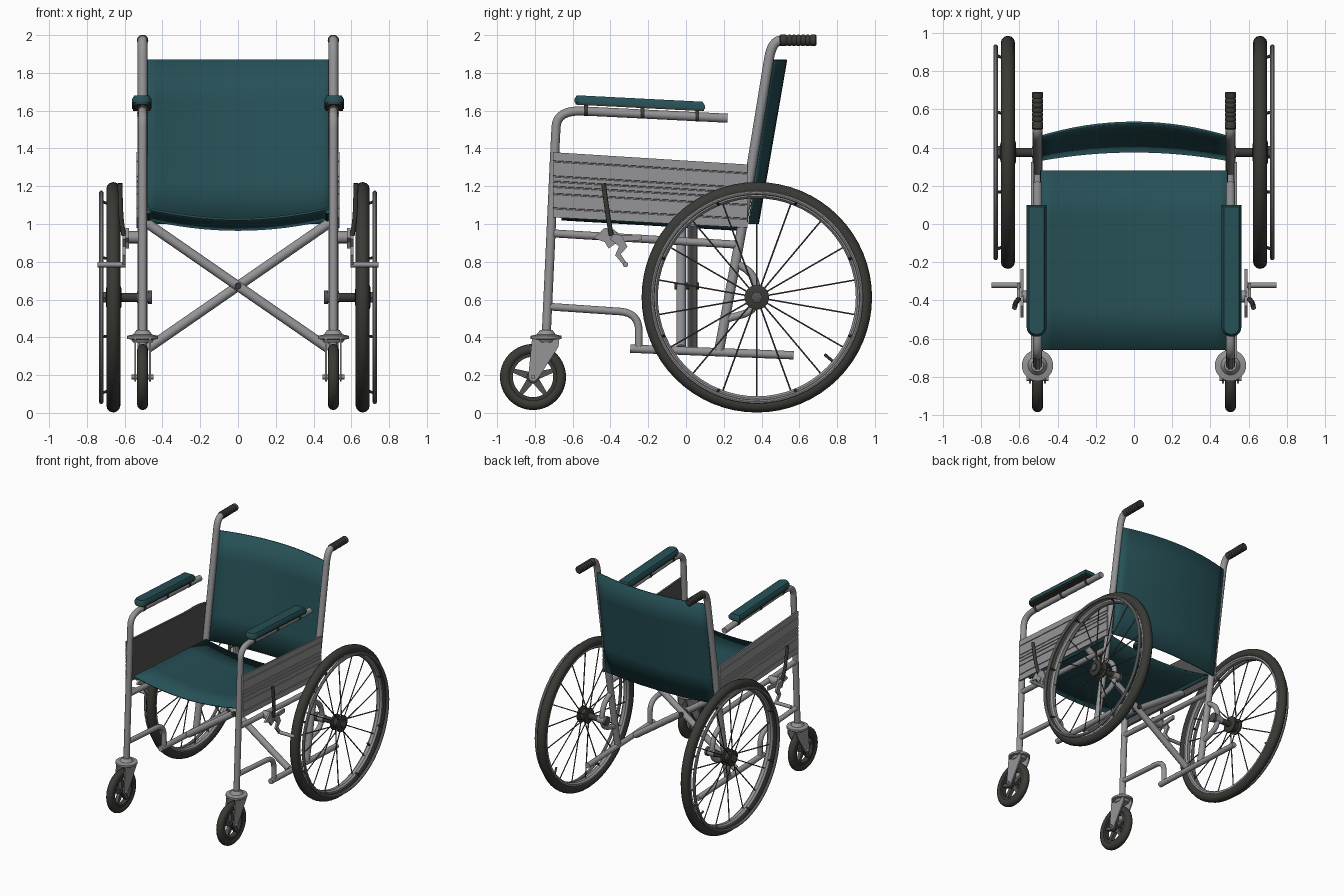
import bpy, bmesh, math
from mathutils import Vector

if "Cube" in bpy.data.objects:
    bpy.data.objects.remove(bpy.data.objects["Cube"])

def material(name, rgb):
    m = bpy.data.materials.new(name)
    m.diffuse_color = (*rgb, 1)
    m.use_nodes = True
    m.node_tree.nodes["Principled BSDF"].inputs["Base Color"].default_value = m.diffuse_color
    return m

GREY = material("painted grey metal", (0.30, 0.30, 0.31))
DARK = material("dark rubber", (0.042, 0.042, 0.036))
TEAL = material("teal vinyl", (0.019, 0.080, 0.093))
SHADE = material("dark grey lining", (0.085, 0.085, 0.087))

def add(name, mesh, mat):
    ob = bpy.data.objects.new(name, mesh)
    bpy.context.collection.objects.link(ob)
    mesh.materials.clear()
    mesh.materials.append(mat)
    return ob

def finish(name, bm, mat):
    bmesh.ops.remove_doubles(bm, verts=bm.verts, dist=1e-5)
    bmesh.ops.recalc_face_normals(bm, faces=bm.faces)
    me = bpy.data.meshes.new(name)
    bm.to_mesh(me)
    bm.free()
    return add(name, me, mat)

def fillet(pts, r):
    """Round the inner corners of a path."""
    p = [Vector(q) for q in pts]
    out = [p[0]]
    for a, b, c in zip(p, p[1:], p[2:]):
        s = b + (a - b).normalized() * min(r, (a - b).length * 0.49)
        e = b + (c - b).normalized() * min(r, (c - b).length * 0.49)
        out += [s.lerp(b, t / 8).lerp(b.lerp(e, t / 8), t / 8) for t in range(9)]
    return out + [p[-1]]

def tube(name, paths, r, mat, bend=0.08, res=4):
    """Round tube along one or several paths."""
    if not isinstance(paths[0][0], (tuple, list, Vector)):
        paths = [paths]
    cu = bpy.data.curves.new(name, 'CURVE')
    cu.dimensions, cu.bevel_depth, cu.bevel_resolution, cu.use_fill_caps = '3D', r, res, True
    for path in paths:
        pts = fillet(path, bend)
        sp = cu.splines.new('POLY')
        sp.points.add(len(pts) - 1)
        for q, v in zip(sp.points, pts):
            q.co = (*v, 1)
    tmp = bpy.data.objects.new(name + "_path", cu)
    bpy.context.collection.objects.link(tmp)
    bpy.context.view_layer.update()
    me = bpy.data.meshes.new_from_object(tmp.evaluated_get(bpy.context.evaluated_depsgraph_get()))
    bpy.data.objects.remove(tmp)
    return add(name, me, mat)

def one(name, path, r, mat, bend=0.08):
    return tube(name, [path], r, mat, bend)

def lathe(name, profile, centre, axis, mat, n=32, closed=False):
    """Turn (along axis, radius) points about an axis."""
    bm = bmesh.new()
    rings = []
    for a, r in profile:
        ring = []
        for i in range(n):
            u, v = r * math.cos(i * math.tau / n), r * math.sin(i * math.tau / n)
            co = {'x': (a, u, v), 'y': (u, a, v), 'z': (u, v, a)}[axis]
            ring.append(bm.verts.new(Vector(co) + Vector(centre)))
        rings.append(ring)
    pairs = list(zip(rings, rings[1:])) + ([(rings[-1], rings[0])] if closed else [])
    for p, q in pairs:
        for i in range(n):
            bm.faces.new((p[i], p[(i + 1) % n], q[(i + 1) % n], q[i]))
    if not closed:
        bm.faces.new(rings[0])
        bm.faces.new(rings[-1])
    return finish(name, bm, mat)

def ring(name, big, small, centre, mat, n=64, m=12):
    prof = [(small * math.cos(i * math.tau / m), big + small * math.sin(i * math.tau / m)) for i in range(m)]
    return lathe(name, prof, centre, 'x', mat, n, True)

def loft(name, outlines, mat):
    """Skin equal-length outlines and cap both ends."""
    bm = bmesh.new()
    rs = [[bm.verts.new(p) for p in o] for o in outlines]
    n = len(rs[0])
    for p, q in zip(rs, rs[1:]):
        for i in range(n):
            bm.faces.new((p[i], p[(i + 1) % n], q[(i + 1) % n], q[i]))
    bm.faces.new(rs[0])
    bm.faces.new(rs[-1])
    return finish(name, bm, mat)

def prism(name, yz, x0, x1, mat):
    return loft(name, [[(x, y, z) for y, z in yz] for x in (x0, x1)], mat)

def sling(name, fn, mat, n=16):
    """Sagging cloth panel from fn(u in -1..1, v in 0..1)."""
    bm = bmesh.new()
    g = [[bm.verts.new(fn(-1 + 2 * i / n, j / 4)) for i in range(n + 1)] for j in range(5)]
    for j in range(4):
        for i in range(n):
            bm.faces.new((g[j][i], g[j][i + 1], g[j + 1][i + 1], g[j + 1][i]))
    ob = finish(name, bm, mat)
    mod = ob.modifiers.new("thickness", 'SOLIDIFY')
    mod.thickness, mod.offset = 0.012, 0
    return ob

# Seat and back slings
sling("seat", lambda u, v: (0.49 * u, -0.66 + 0.94 * v, 1.085 - 0.055 * v - 0.06 * (1 - u * u)), TEAL)
sling("backrest", lambda u, v: (0.495 * u, 0.335 + 0.12 * v + (0.045 + 0.03 * v) * (1 - u * u), 1.0 + 0.87 * v), TEAL)

# Folding cross brace
one("cross_brace_front", [(-0.49, -0.025, 1.01), (0.48, -0.025, 0.34)], 0.026, GREY)
one("cross_brace_back", [(0.49, 0.035, 1.01), (-0.48, 0.035, 0.34)], 0.026, GREY)
lathe("brace_pivot", [(-0.06, 0.018), (0.07, 0.018)], (0, 0, 0.672), 'y', DARK, 12)

WY, WZ = 0.375, 0.612  # rear wheel centre
CY, CZ = -0.81, 0.19   # caster centre

for s, side in ((1, "right"), (-1, "left")):
    X = 0.505 * s
    def nm(part):
        return side + "_" + part
    def path(x, *yz):
        return [(x, y, z) for y, z in yz]

    # Frame tubes
    one(nm("front_post_and_arm_tube"), path(X, (-0.74, 0.41), (-0.693, 1.42), (-0.683, 1.605), (0.22, 1.56)), 0.024, GREY, 0.14)
    one(nm("rear_post"), path(X, (0.175, 0.33), (0.295, 0.97), (0.33, 1.2), (0.455, 1.972), (0.56, 1.972)), 0.026, GREY, 0.1)
    one(nm("side_rail"), path(X, (-0.70, 0.95), (0.28, 0.89)), 0.021, GREY)
    one(nm("bent_lower_tube"), path(X, (-0.72, 0.562), (-0.25, 0.53), (-0.25, 0.335)), 0.02, GREY, 0.1)
    one(nm("bottom_rail"), path(X, (-0.295, 0.34), (0.57, 0.305)), 0.022, GREY)
    one(nm("axle_bracket"), path(X, (0.255, 0.80), (0.36, 0.735), (0.385, 0.615), (0.35, 0.535), (0.205, 0.495)), 0.02, GREY, 0.06)
    one(nm("seat_sleeve"), path(0.475 * s, (-0.655, 1.07), (0.275, 1.015)), 0.016, TEAL)

    # Push grip with ribs
    prof = [(0.495, 0.024), (0.5, 0.03)]
    for i in range(6):
        y = 0.53 + i * 0.024
        prof += [(y, 0.03), (y + 0.006, 0.026), (y + 0.012, 0.03)]
    lathe(nm("grip"), prof + [(0.685, 0.03), (0.692, 0.022)], (X, 0, 1.972), 'y', DARK, 20)

    # Armrest pad with rounded front, base plate and clips
    def outline(inset, z):
        w = 0.052 - inset
        pts = [(w, 0.10 - inset), (-w, 0.10 - inset)]
        pts += [(-w * math.cos(a), -0.54 - (0.05 - inset) * math.sin(a)) for a in [i * math.pi / 10 for i in range(11)]]
        return [((0.51 + x) * s, y, z - 0.051 * (y + 0.59)) for x, y in pts]
    loft(nm("arm_pad"), [outline(0, 1.643), outline(0, 1.662), outline(0.012, 1.682)], TEAL)
    loft(nm("arm_pad_base"), [outline(0.006, 1.632), outline(0.006, 1.6435)], DARK)
    for i, y in enumerate((-0.53, -0.23, 0.06)):
        z = 1.605 - 0.05 * (y + 0.6)
        lathe(nm("arm_clip_%d" % i), [(-0.01, 0.029), (0.01, 0.029)], (X, y, z), 'y', DARK, 16)

    # Side panel: grooved outer sheet with dark lining
    cuts = [0.14, 0.36, 0.47, 0.55, 0.63, 0.86]
    sheet = [(0.0, 0.538)]
    for c in cuts:
        sheet += [(c - 0.012, 0.538), (c - 0.006, 0.533), (c + 0.006, 0.533), (c + 0.012, 0.538)]
    sheet += [(1.0, 0.538), (1.0, 0.528), (0.0, 0.528)]
    loft(nm("side_panel"), [[(x * s, y, z0 + (z1 - z0) * t) for t, x in sheet]
                            for y, z0, z1 in ((-0.705, 1.035, 1.38), (0.325, 0.98, 1.315))], GREY)
    prism(nm("side_panel_lining"), [(-0.7, 1.037), (0.322, 0.983), (0.322, 1.312), (-0.7, 1.377)], 0.522 * s, 0.5285 * s, SHADE)

    # Rear wheel
    W = (0.66 * s, WY, WZ)
    ring(nm("rear_tyre"), 0.573, 0.037, W, DARK)
    lathe(nm("rear_rim"), [(-0.026, 0.552), (-0.026, 0.535), (-0.012, 0.524), (0.012, 0.524), (0.026, 0.535), (0.026, 0.552)],
          W, 'x', GREY, 64, True)
    ring(nm("hand_rim"), 0.553, 0.012, (0.724 * s, WY, WZ), GREY, 64, 10)
    def polar(x, r, a):
        return (x * s, WY + r * math.cos(a), WZ + r * math.sin(a))
    angles = [math.pi / 2 + i * math.tau / 18 for i in range(18)]
    tube(nm("spokes"), [[polar(0.66 + 0.028 * (-1) ** i, 0.045, a), polar(0.66, 0.53, a)] for i, a in enumerate(angles)],
         0.0045, SHADE, res=1)
    tube(nm("hand_rim_mounts"), [[polar(0.675, 0.53, a), polar(0.722, 0.55, a)]
                                 for a in [math.pi / 8 + i * math.pi / 4 for i in range(8)]], 0.008, DARK, res=1)
    one(nm("valve"), [polar(0.66, 0.53, -0.7), polar(0.675, 0.47, -0.7)], 0.008, DARK)
    lathe(nm("hub"), [(-0.04, 0.04), (-0.035, 0.062), (-0.022, 0.062), (-0.015, 0.045), (0.015, 0.045), (0.022, 0.065),
                      (0.036, 0.065), (0.042, 0.05)], W, 'x', DARK)
    lathe(nm("hub_nut"), [(0.03 * s, 0.032), (0.052 * s, 0.032), (0.056 * s, 0.02)], W, 'x', SHADE, 6)
    lathe(nm("axle"), [(0.46 * s, 0.024), (0.65 * s, 0.024)], (0, WY, WZ), 'x', DARK, 20)
    lathe(nm("axle_collar"), [(0.455 * s, 0.036), (0.477 * s, 0.036)], (0, WY, WZ), 'x', SHADE, 20)
    lathe(nm("axle_sleeve"), [(0.475 * s, 0.03), (0.535 * s, 0.03)], (0, WY, WZ), 'x', GREY, 20)

    # Caster wheel with five tapered spokes
    C = (X, CY, CZ)
    ring(nm("caster_tyre"), 0.146, 0.029, C, DARK, 40)
    lathe(nm("caster_rim"), [(-0.02, 0.135), (-0.02, 0.107), (0.02, 0.107), (0.02, 0.135)], C, 'x', DARK, 40, True)
    lathe(nm("caster_hub"), [(-0.028, 0.034), (0.028, 0.034)], C, 'x', DARK, 20)
    for i in range(5):
        a = math.pi / 2 + i * math.tau / 5
        u, v = Vector((math.cos(a), math.sin(a))), Vector((-math.sin(a), math.cos(a)))
        quad = [Vector((CY, CZ)) + u * r + v * w for r, w in ((0.025, -0.02), (0.112, -0.011), (0.112, 0.011), (0.025, 0.02))]
        prism(nm("caster_spoke_%d" % i), quad, X - 0.014, X + 0.014, SHADE)

    # Caster fork: flared crown, two legs, axle bolt
    lathe(nm("fork_crown"), [(0.372, 0.05), (0.388, 0.06), (0.392, 0.082), (0.408, 0.082), (0.415, 0.05), (0.44, 0.032)],
          (X, -0.74, 0), 'z', GREY)
    for k in (-1, 1):
        leg = [(-0.815, 0.395), (-0.67, 0.395), (-0.675, 0.35), (-0.785, 0.18), (-0.805, 0.166), (-0.828, 0.172), (-0.835, 0.195)]
        prism(nm("fork_leg_%s" % ("outer" if k > 0 else "inner")), leg, X + 0.034 * k, X + 0.044 * k, GREY)
    lathe(nm("caster_bolt"), [(-0.058, 0.012), (0.058, 0.012)], C, 'x', GREY, 12)

    # Parking brake
    lathe(nm("brake_clamp"), [(0.5 * s, 0.032), (0.585 * s, 0.032)], (0, -0.38, 0.93), 'x', GREY, 16)
    prism(nm("brake_plate"), [(-0.49, 0.925), (-0.43, 0.98), (-0.38, 0.97), (-0.36, 0.94), (-0.235, 0.945), (-0.235, 0.915),
                              (-0.36, 0.905), (-0.41, 0.87), (-0.43, 0.905)], 0.578 * s, 0.595 * s, GREY)
    prism(nm("brake_arm"), [(-0.39, 0.95), (-0.34, 0.94), (-0.31, 0.88), (-0.345, 0.84), (-0.305, 0.78), (-0.325, 0.775),
                            (-0.375, 0.835), (-0.355, 0.88), (-0.4, 0.92)], 0.596 * s, 0.612 * s, GREY)
    one(nm("brake_shoe"), [(0.595 * s, -0.32, 0.785), (0.745 * s, -0.32, 0.785)], 0.014, GREY)
    one(nm("brake_lever"), [(0.605 * s, -0.395, 0.94), (0.62 * s, -0.412, 1.03), (0.625 * s, -0.437, 1.215)], 0.013, DARK)

# Smooth shading with sharp edges kept
bpy.ops.object.select_all(action='DESELECT')
for ob in bpy.context.scene.objects:
    ob.select_set(True)
    bpy.context.view_layer.objects.active = ob
bpy.ops.object.shade_smooth_by_angle(angle=math.radians(35))
